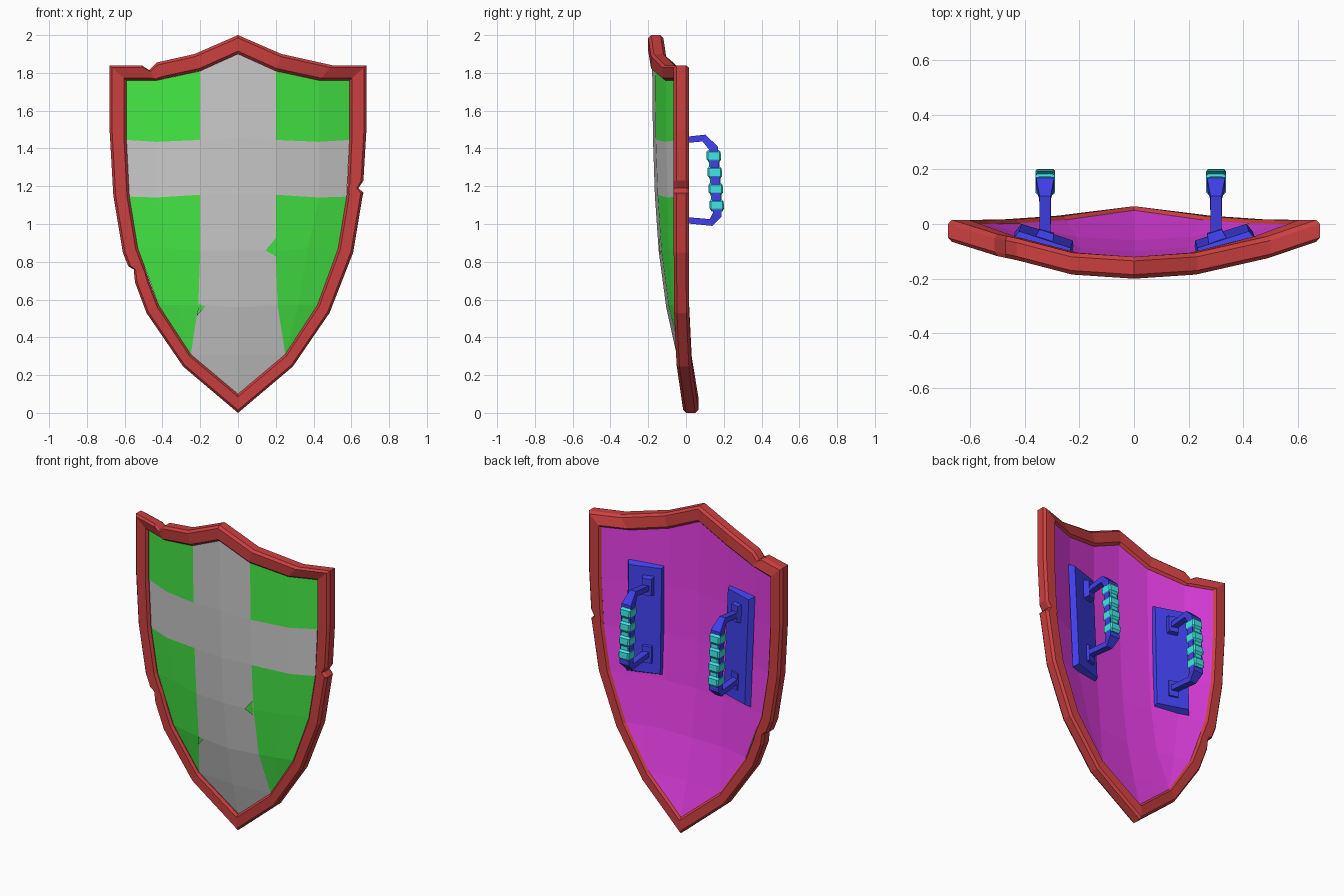
import bpy, bmesh
from math import radians
from mathutils import Matrix, Vector

if "Cube" in bpy.data.objects:
    bpy.data.objects.remove(bpy.data.objects["Cube"])


def material(name, rgb):
    m = bpy.data.materials.new(name)
    m.diffuse_color = (*rgb, 1)
    m.use_nodes = True
    m.node_tree.nodes["Principled BSDF"].inputs["Base Color"].default_value = m.diffuse_color
    return m


RED = material("rim_red", (0.6, 0.05, 0.05))
GREEN = material("field_green", (0.06, 0.82, 0.06))
PURPLE = material("back_purple", (0.78, 0.05, 0.78))
BLUE = material("mount_blue", (0.05, 0.05, 0.82))
CYAN = material("grip_cyan", (0.05, 0.8, 0.8))


def add_object(name, bm, mat=None):
    me = bpy.data.meshes.new(name)
    bm.to_mesh(me)
    bm.free()
    ob = bpy.data.objects.new(name, me)
    bpy.context.collection.objects.link(ob)
    if mat:
        me.materials.append(mat)
    return ob


def loft(bm, rings, closed=False):
    vs = [[bm.verts.new(p) for p in r] for r in rings]
    n = len(vs[0])
    for i in range(len(vs) if closed else len(vs) - 1):
        a, b = vs[i], vs[(i + 1) % len(vs)]
        for k in range(n):
            bm.faces.new((a[k], a[(k + 1) % n], b[(k + 1) % n], b[k]))
    if not closed:
        bm.faces.new(vs[0])
        bm.faces.new(vs[-1])
    bmesh.ops.recalc_face_normals(bm, faces=bm.faces)


# Rim: outer x z, inner x z, depth; battle nicks are spliced into each side
half = [(0, 2, 0, 1.9, -.185), (.23, 1.9, .2, 1.81, -.17), (.5, 1.84, .43, 1.76, -.11),
        (.68, 1.84, .59, 1.76, -.05), (.68, 1.5, .59, 1.445, -.05),
        (.66, 1.15, .575, 1.145, -.05), (.61, .85, .53, .87, -.05),
        (.485, .53, .42, .57, -.048), (.29, .245, .25, .31, -.035), (0, 0, 0, .1, 0)]
right_nick = [(.664, 1.23, .579, 1.21, -.05), (.638, 1.19, .577, 1.18, -.05),
              (.664, 1.165, .576, 1.155, -.05)]
top_nick = [(.43, 1.855, .4, 1.767, -.118), (.47, 1.815, .43, 1.76, -.11),
            (.51, 1.84, .45, 1.76, -.102)]
low_nick = [(.58, .775, .5, .79, -.05), (.552, .76, .485, .745, -.049),
            (.545, .69, .47, .7, -.049)]
right = half[:5] + right_nick + half[5:]
left = half[1:2] + top_nick + half[3:7] + low_nick + half[7:9]
outline = right + [(-a, b, -c, d, y) for a, b, c, d, y in reversed(left)]
section = [(0, 0), (.15, -.015), (.85, -.015), (1, 0),
           (1, .05), (.85, .065), (.15, .065), (0, .05)]
bm = bmesh.new()
loft(bm, [[(ix + (ox - ix) * t, y + d, iz + (oz - iz) * t) for t, d in section]
          for ox, oz, ix, iz, y in outline], closed=True)
add_object("rim", bm, RED)

# Curved panels: rows of half-width points from the centre line to the rim
rows = [
    [(0, -.18, 1.9), (.2, -.165, 1.81), (.43, -.105, 1.76), (.59, -.045, 1.76)],
    [(0, -.175, 1.455), (.2, -.16, 1.445), (.43, -.105, 1.435), (.59, -.045, 1.445)],
    [(0, -.165, 1.155), (.2, -.15, 1.155), (.43, -.098, 1.14), (.575, -.045, 1.145)],
    [(0, -.145, .86), (.2, -.13, .86), (.37, -.093, .87), (.53, -.045, .87)],
    [(0, -.105, .56), (.21, -.092, .57), (.32, -.07, .57), (.42, -.043, .57)],
    [(0, -.05, .31)] + [(.25, -.03, .31)] * 3,
    [(0, .005, .1)] * 4]


def panel(name, mat, wanted, offset=0, facing=-1):
    bm = bmesh.new()
    for r in range(len(rows) - 1):
        for k in range(3):
            if not wanted(r, k):
                continue
            quad = (rows[r][k], rows[r][k + 1], rows[r + 1][k + 1], rows[r + 1][k])
            pts = list(dict.fromkeys(quad))
            if len(pts) < 3:
                continue
            for s in (1, -1):
                bm.faces.new([bm.verts.new((s * x, y + offset, z)) for x, y, z in pts])
    bmesh.ops.remove_doubles(bm, verts=bm.verts, dist=1e-4)
    bm.normal_update()
    for f in bm.faces:
        if f.normal.y * facing < 0:
            f.normal_flip()
    return add_object(name, bm, mat)


def is_cross(r, k):
    return k == 0 or r == 1


panel("front_cross", None, is_cross)
panel("front_field", GREEN, lambda r, k: not is_cross(r, k))
panel("back_panel", PURPLE, lambda r, k: True, .045, 1)

# Chips where the green field cuts into the cross
bm = bmesh.new()
for tri in ([(.2, -.138, .925), (.145, -.137, .86), (.2, -.13, .83)],
            [(-.208, -.096, .575), (-.172, -.096, .565), (-.217, -.086, .515)]):
    f = bm.faces.new([bm.verts.new((x, y - .004, z)) for x, y, z in tri])
    f.normal_update()
    if f.normal.y > 0:
        f.normal_flip()
add_object("paint_chips", bm, GREEN)


def block(bm, c, size, taper=(1, 1), rot=Matrix()):
    # Box standing out along +y, its outer face scaled by taper
    x, y, z = (s / 2 for s in size)
    rings = []
    for yy, tx, tz in ((-y, 1, 1), (y, *taper)):
        rings.append([Vector(c) + rot @ Vector((sx * x * tx, yy, sz * z * tz))
                      for sx, sz in ((-1, -1), (1, -1), (1, 1), (-1, 1))])
    loft(bm, rings)


# Two handles: mounting plate with feet, bent bar, wrapped grip
for side, s, hx in (("left", -1, -.325), ("right", 1, .3)):
    rot = Matrix.Rotation(radians(18 * s), 4, 'Z') @ Matrix.Rotation(radians(2.5), 4, 'X')
    bm = bmesh.new()
    block(bm, (s * .327, -.06, 1.23), (.225, .035, .69), (.88, .95), rot)
    for z in (1.447, 1.02):
        block(bm, (hx, -.045, z), (.07, .04, .12), (.8, .85), rot)
    add_object(side + "_mount_plate", bm, BLUE)

    # y, z, half width, then the in-plane half-thickness vector
    path = [(-.05, 1.44, .02, 0, .016), (.095, 1.455, .02, .007, .018),
            (.147, 1.4, .033, .022, .01), (.166, 1.05, .033, .022, -.012),
            (.132, 1.008, .022, .007, -.018), (-.05, 1.025, .02, 0, -.016)]
    bm = bmesh.new()
    loft(bm, [[(hx - w, y - dy, z - dz), (hx + w, y - dy, z - dz),
               (hx + w, y + dy, z + dz), (hx - w, y + dy, z + dz)]
              for y, z, w, dy, dz in path])
    add_object(side + "_handle_bar", bm, BLUE)

    # Grip profile along its length: four swellings with waists between
    bm = bmesh.new()
    rings = []
    for i in range(4):
        top = 1.392 - i * .087
        for dz, g in ((0, .75), (-.012, 1), (-.05, 1), (-.064, .75)):
            z = top + dz
            y, w, d = .145 + (1.39 - z) * .06, .036 * g, .038 * g
            rings.append([(hx + a * w, y + b * d, z) for a, b in
                          ((-1, -.8), (-.8, -1), (.8, -1), (1, -.8),
                           (1, .8), (.8, 1), (-.8, 1), (-1, .8))])
    loft(bm, rings)
    add_object(side + "_grip", bm, CYAN)
